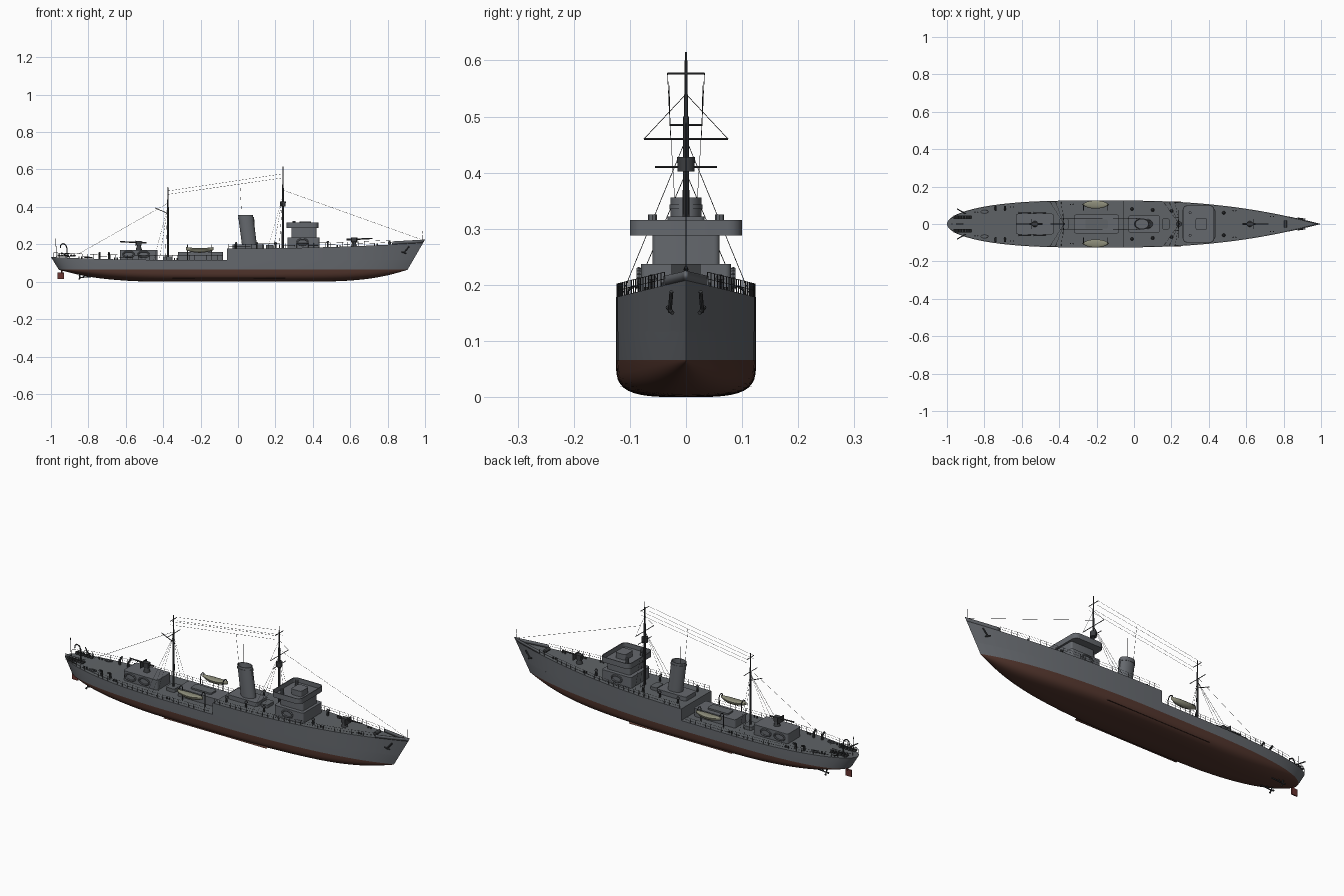
import bpy, bmesh, math
from mathutils import Vector, Matrix

cube = bpy.data.objects.get("Cube")
if cube:
    bpy.data.objects.remove(cube, do_unlink=True)


def material(name, *rgb):
    m = bpy.data.materials.new(name)
    m.use_nodes = True
    m.diffuse_color = (*rgb, 1)
    m.node_tree.nodes["Principled BSDF"].inputs["Base Color"].default_value = (*rgb, 1)
    return m


GREY = material("hull grey", 0.13, 0.14, 0.155)
DECK = material("deck grey", 0.115, 0.125, 0.135)
RED = material("bottom red", 0.085, 0.036, 0.026)
RUDDER = material("rudder red", 0.14, 0.035, 0.03)
DARK = material("dark metal", 0.045, 0.048, 0.052)
BOAT = material("boat canvas", 0.26, 0.26, 0.19)
made = []


def finish(name, bm, *mats):
    bmesh.ops.remove_doubles(bm, verts=bm.verts, dist=1e-5)
    bmesh.ops.recalc_face_normals(bm, faces=bm.faces)
    me = bpy.data.meshes.new(name)
    bm.to_mesh(me)
    bm.free()
    for m in mats:
        me.materials.append(m)
    ob = bpy.data.objects.new(name, me)
    bpy.context.collection.objects.link(ob)
    made.append(ob)
    return ob


def loft(bm, loops, closed=True, caps=True):
    rows = [[bm.verts.new(p) for p in loop] for loop in loops]
    n = len(rows[0])
    for a, b in zip(rows, rows[1:]):
        for i in range(n if closed else n - 1):
            j = (i + 1) % n
            bm.faces.new((a[i], a[j], b[j], b[i]))
    if caps:
        bm.faces.new(rows[0])
        bm.faces.new(rows[-1])


def tube(bm, a, b, r, r2=None, n=8):
    a, b = Vector(a), Vector(b)
    d = b - a
    m = Matrix.Translation((a + b) / 2) @ d.to_track_quat('Z', 'Y').to_matrix().to_4x4()
    bmesh.ops.create_cone(bm, cap_ends=True, segments=n, radius1=r,
                          radius2=r if r2 is None else r2, depth=d.length, matrix=m)


def chain(bm, pts, r, n=6):
    for a, b in zip(pts, pts[1:]):
        tube(bm, a, b, r, n=n)


def rrect(x0, x1, hy, r, z, cy=0):
    """Rounded rectangle outline at height z."""
    pts = []
    for k in range(20):
        t = math.radians((k % 5) * 22.5 + (k // 5) * 90)
        sx, sy = ((1, 1), (-1, 1), (-1, -1), (1, -1))[k // 5]
        cx = x1 - r if sx > 0 else x0 + r
        pts.append((cx + r * math.cos(t), cy + sy * (hy - r) + r * math.sin(t), z))
    return pts


def block(bm, x0, x1, hy, z0, z1, r=0.01, cy=0):
    loft(bm, [rrect(x0, x1, hy, r, z0, cy), rrect(x0, x1, hy, r, z1, cy)])


# Hull form: half beam, keel height, deck heights and raked ends
WL, BREAK = 0.066, -0.06


def beam(u):
    if u > -0.05:
        return 0.125 * (1 - min(1, (u + 0.05) / 1.05) ** 2.2)
    v = min(1, max(0, (-0.3 - u) / 0.7))
    return 0.125 * (1 - v ** 2.4) ** 0.5


def keel(u):
    bow, stern = max(0, (u - 0.35) / 0.65), max(0, (-0.4 - u) / 0.6)
    return 0.064 * (bow ** 2.5 + stern ** 2.2)


def low_deck(u):
    return 0.117 + 0.015 * max(0, (-0.4 - u) / 0.6) ** 2


def high_deck(u):
    return 0.178 + 0.03 * max(0, u) ** 2


def deck(u):
    return high_deck(u) if u > BREAK else low_deck(u)


def hull_x(u, z):
    bow = max(0, (u - 0.5) / 0.5) ** 2 * 0.09 * (0.225 - z) / 0.155
    stern = max(0, (-0.7 - u) / 0.3) ** 2 * 0.04 * (0.132 - z) / 0.065
    return u - bow + stern


def section(u):
    half, k, b = [], keel(u), beam(u)
    p = 0.55 + 0.4 * min(1, abs(u)) ** 2
    for j in range(11):
        t = j / 10 * math.pi / 2
        z = k + (WL - k) * (1 - max(0, math.cos(t)) ** p)
        half.append((b * math.sin(t) ** p, z))
    half.append((b, low_deck(u)))
    pts = [(hull_x(u, z), y, z) for y, z in half]
    return pts[::-1] + [(x, -y, z) for x, y, z in pts[1:]]


bm = bmesh.new()
loft(bm, [section(math.sin(math.pi / 2 * i / 40)) for i in range(-40, 41)], caps=False)
bm.normal_update()
for f in bm.faces:
    top = min(v.co.z for v in f.verts) > 0.1
    f.material_index = 2 if top else int(f.calc_center_median().z < WL)
finish("hull", bm, GREY, RED, DECK)

bm = bmesh.new()
fore = [BREAK + (1 - BREAK) * math.sin(math.pi / 2 * i / 40) for i in range(41)]
loft(bm, [[(hull_x(u, z), s * beam(u), z) for s, z in
           ((1, low_deck(u)), (1, high_deck(u)), (-1, high_deck(u)), (-1, low_deck(u)))]
          for u in fore], caps=False)
bm.faces.new([bm.verts[i] for i in range(4)] if not bm.verts.ensure_lookup_table() else [])
for f in bm.faces:
    f.material_index = int(min(v.co.z for v in f.verts) > 0.17)
finish("forecastle", bm, GREY, DECK)

# Bow bulwark
bm = bmesh.new()
for s in (1, -1):
    loft(bm, [[(hull_x(u, z), s * beam(u), z) for z in (high_deck(u), high_deck(u) + 0.017)]
              for u in [0.83 + 0.017 * i for i in range(11)]], closed=False, caps=False)
sol = finish("bow_bulwark", bm, GREY).modifiers.new("thickness", 'SOLIDIFY')
sol.thickness = 0.003

# Deckhouses and bridge
for name, x0, x1, hy, z0, z1 in (
        ("aft_house", -0.63, -0.43, 0.055, 0.11, 0.17),
        ("boat_deck_house", -0.32, -0.08, 0.05, 0.11, 0.16),
        ("funnel_casing", -0.03, 0.14, 0.045, 0.17, 0.2),
        ("bridge_base", 0.265, 0.435, 0.08, 0.17, 0.237),
        ("bridge_middle", 0.285, 0.42, 0.06, 0.23, 0.29)):
    bm = bmesh.new()
    block(bm, x0, x1, hy, z0, z1)
    finish(name, bm, GREY)

bm = bmesh.new()
loft(bm, [rrect(0.26, 0.43, 0.1, 0.025, 0.288), rrect(0.26, 0.43, 0.1, 0.025, 0.316),
          rrect(0.264, 0.426, 0.096, 0.021, 0.316), rrect(0.264, 0.426, 0.096, 0.021, 0.293)])
finish("open_bridge", bm, GREY)
bm = bmesh.new()
block(bm, 0.33, 0.39, 0.033, 0.29, 0.322)
for y in (-0.06, 0.06):
    tube(bm, (0.3, y, 0.29), (0.3, y, 0.325), 0.008)
finish("bridge_fittings", bm, GREY)
bm = bmesh.new()
block(bm, -0.26, -0.14, 0.025, 0.16, 0.168)
block(bm, 0.15, 0.19, 0.03, 0.17, 0.195)
block(bm, -0.4, -0.35, 0.03, 0.11, 0.135)
finish("hatches", bm, DECK)

# Funnel leaning aft, hollow at the top
bm = bmesh.new()


def oval(cx, z, k=1.0):
    return [(cx + 0.04 * k * math.cos(t), 0.028 * k * math.sin(t), z)
            for t in [i * math.tau / 28 for i in range(28)]]


loft(bm, [oval(0.062, 0.19), oval(0.043, 0.335), oval(0.043, 0.335, 1.06), oval(0.042, 0.343, 1.06),
          oval(0.042, 0.343), oval(0.04, 0.356), oval(0.04, 0.356, 0.9), oval(0.043, 0.325, 0.9)])
tube(bm, (0.092, 0, 0.19), (0.082, 0, 0.345), 0.004)
finish("funnel", bm, GREY)

# Masts with yards and lookout
bm = bmesh.new()
tube(bm, (0.24, 0, 0.17), (0.24, 0, 0.5), 0.007, 0.005, 10)
tube(bm, (0.24, 0, 0.48), (0.24, 0, 0.615), 0.004, 0.002)
tube(bm, (0.24, 0, 0.402), (0.24, 0, 0.428), 0.015, 0.016, 14)
tube(bm, (-0.375, 0, 0.11), (-0.375, 0, 0.4), 0.006, 0.005, 10)
tube(bm, (-0.375, 0, 0.4), (-0.375, 0, 0.507), 0.004, 0.002)
tube(bm, (-0.375, 0, 0.365), (-0.445, 0, 0.395), 0.002)
for x, z, w in ((0.24, 0.41, 0.055), (0.24, 0.46, 0.075), (0.24, 0.577, 0.033),
                (-0.375, 0.485, 0.028), (-0.375, 0.41, 0.055)):
    tube(bm, (x, -w, z), (x, w, z), 0.0017)
finish("masts", bm, DARK)

# Rigging
bm = bmesh.new()
wires = [((0.24, 0, 0.49), (0.985, 0, 0.224)), ((-0.375, 0, 0.42), (-0.85, 0, 0.15))]
for s in (1, -1):
    wires += [((-0.375, s * 0.028, 0.485), (0.24, s * 0.033, 0.577)),
              ((-0.375, s * 0.028, 0.467), (0.24, s * 0.03, 0.555)),
              ((0.24, 0, 0.54), (0.24, s * 0.075, 0.46)),
              ((0.01, s * 0.031, 0.53), (0.02, s * 0.02, 0.35))]
    for dx in (0.0, 0.03, 0.06):
        wires += [((0.24, 0, 0.46), (0.22 - dx, s * 0.115, 0.18)),
                  ((-0.375, 0, 0.4), (-0.39 - dx, s * 0.12, 0.12))]
for a, b in wires:
    tube(bm, a, b, 0.0006, n=4)
finish("rigging", bm, DARK)

# Guard rails
bm = bmesh.new()
for s in (1, -1):
    for x0, x1, n in ((-0.985, -0.08, 30), (-0.05, 0.83, 29)):
        us = [x0 + (x1 - x0) * i / n for i in range(n + 1)]
        foot = [Vector((hull_x(u, deck(u)), s * (beam(u) - 0.002), deck(u))) for u in us]
        for p in foot:
            tube(bm, p, p + Vector((0, 0, 0.024)), 0.0009, n=4)
        for h in (0.012, 0.024):
            chain(bm, [p + Vector((0, 0, h)) for p in foot], 0.0006, 4)
finish("guard_rails", bm, DARK)

# Guns
for name, x, z, d in (("forward_gun", 0.62, 0.185, 1), ("aft_gun", -0.53, 0.168, -1)):
    bm = bmesh.new()
    tube(bm, (x, 0, z), (x, 0, z + 0.03), 0.017, 0.009, 12)
    block(bm, x - 0.015, x + 0.015, 0.012, z + 0.025, z + 0.05, 0.004)
    block(bm, x + d * 0.02 - 0.002, x + d * 0.02 + 0.002, 0.026, z + 0.022, z + 0.052, 0.001)
    tube(bm, (x - d * 0.04, 0, z + 0.04), (x + d * 0.1, 0, z + 0.046), 0.005, 0.003)
    finish(name, bm, DARK)

# Life rafts: on house sides and flat on the quarterdeck
bm = bmesh.new()
ring = [(math.cos(i * math.tau / 18), math.sin(i * math.tau / 18)) for i in range(19)]
for s in (1, -1):
    for x, y, z in ((-0.585, 0.06, 0.146), (-0.505, 0.06, 0.146), (0.345, 0.084, 0.212)):
        chain(bm, [(x + 0.029 * c, s * y, z + 0.016 * k) for c, k in ring], 0.0045)
    chain(bm, [(-0.8 + 0.02 * c, s * (0.066 + 0.009 * k), 0.13) for c, k in ring], 0.003)
finish("life_rafts", bm, GREY)

# Lifeboats and davits
for side, s in (("left", 1), ("right", -1)):
    bm = bmesh.new()
    loops = []
    for i in range(-8, 9):
        v = i / 8
        w = max(0.0005, 0.021 * (1 - abs(v) ** 2.6))
        loops.append([(-0.205 + 0.073 * v, s * 0.104 + w * math.cos(t), 0.174 + 0.005 * v * v
                       + (0.006 if math.sin(t) > 0 else 0.02 * (1 - 0.5 * v * v)) * math.sin(t))
                      for t in [k * math.tau / 14 for k in range(14)]])
    loft(bm, loops)
    finish(side + "_lifeboat", bm, BOAT)
    bm = bmesh.new()
    for x in (-0.27, -0.14):
        chain(bm, [(x, s * y, z) for y, z in ((0.074, 0.115), (0.074, 0.18), (0.08, 0.194),
                                              (0.092, 0.198), (0.104, 0.19), (0.104, 0.18))], 0.0022)
    finish(side + "_davits", bm, DARK)

# Stern gear: charge racks, throwers, crane and staff
bm = bmesh.new()
for s in (1, -1):
    for y in (0.028, 0.044):
        for z in (0.137, 0.15):
            tube(bm, (-0.965, s * y, z), (-0.87, s * y, z), 0.0016, n=6)
    for i in range(6):
        x = -0.96 + 0.017 * i
        tube(bm, (x, s * 0.027, 0.14), (x, s * 0.045, 0.14), 0.0065, n=10)
    tube(bm, (-0.9, s * 0.055, 0.13), (-0.945, s * 0.08, 0.155), 0.003)
    for x in (-0.74, -0.69):
        tube(bm, (x, s * 0.075, 0.12), (x, s * 0.075, 0.145), 0.006)
        tube(bm, (x, s * 0.075, 0.145), (x, s * 0.095, 0.155), 0.005)
chain(bm, [(-0.915, 0, 0.125), (-0.915, 0, 0.18), (-0.922, 0, 0.198), (-0.937, 0, 0.204),
           (-0.948, 0, 0.195), (-0.95, 0, 0.18)], 0.003)
tube(bm, (-0.97, 0, 0.125), (-0.975, 0, 0.23), 0.0014)
finish("stern_gear", bm, DARK)

# Deck fittings: vents, bollards, windlass, jackstaff, anchors
bm = bmesh.new()
for s in (1, -1):
    for x, y in ((0.1, 0.075), (0.2, 0.07), (0.48, 0.06), (-0.01, 0.08)):
        z = deck(x)
        tube(bm, (x, s * y, z - 0.003), (x, s * y, z + 0.025), 0.005)
        tube(bm, (x, s * y, z + 0.025), (x, s * y, z + 0.034), 0.009, 0.004, 10)
    for x in (0.53, 0.73, -0.66, -0.85, -0.34):
        for dx in (0, 0.015):
            y = s * (beam(x) - 0.02)
            tube(bm, (x + dx, y, deck(x) - 0.004), (x + dx, y, deck(x) + 0.01), 0.0035)
    tube(bm, (0.915, s * 0.026, 0.188), (0.885, s * 0.029, 0.152), 0.0035)
    tube(bm, (0.875, s * 0.033, 0.16), (0.9, s * 0.024, 0.15), 0.0035)
tube(bm, (0.81, -0.02, 0.208), (0.81, 0.02, 0.208), 0.009, n=12)
tube(bm, (0.985, 0, 0.21), (0.987, 0, 0.27), 0.0012)
finish("deck_fittings", bm, DARK)

# Rudder, shafts, propellers, bilge keels
bm = bmesh.new()
block(bm, -0.965, -0.93, 0.003, 0.015, 0.05, 0.002)
tube(bm, (-0.942, 0, 0.04), (-0.942, 0, 0.09), 0.004)
finish("rudder", bm, RUDDER)
bm = bmesh.new()
for s in (1, -1):
    tube(bm, (-0.68, s * 0.04, 0.035), (-0.85, s * 0.04, 0.022), 0.003)
    tube(bm, (-0.83, s * 0.04, 0.023), (-0.8, s * 0.04, 0.06), 0.0025)
    for k in range(3):
        t = k * math.tau / 3
        tube(bm, (-0.845, s * 0.04, 0.022),
             (-0.848, s * 0.04 + 0.015 * math.sin(t), 0.022 + 0.015 * math.cos(t)), 0.002, 0.005, 6)
finish("propellers", bm, DARK)
bm = bmesh.new()
for s in (1, -1):
    loft(bm, [[(x, s * 0.1, 0.028), (x, s * 0.119, 0.017), (x, s * 0.1, 0.025)]
              for x in (-0.35, 0.25)])
finish("bilge_keels", bm, RED)

# Smooth shading with sharp edges kept
bpy.ops.object.select_all(action='DESELECT')
for ob in made:
    ob.select_set(True)
bpy.context.view_layer.objects.active = made[0]
bpy.ops.object.shade_smooth_by_angle(angle=math.radians(35))
